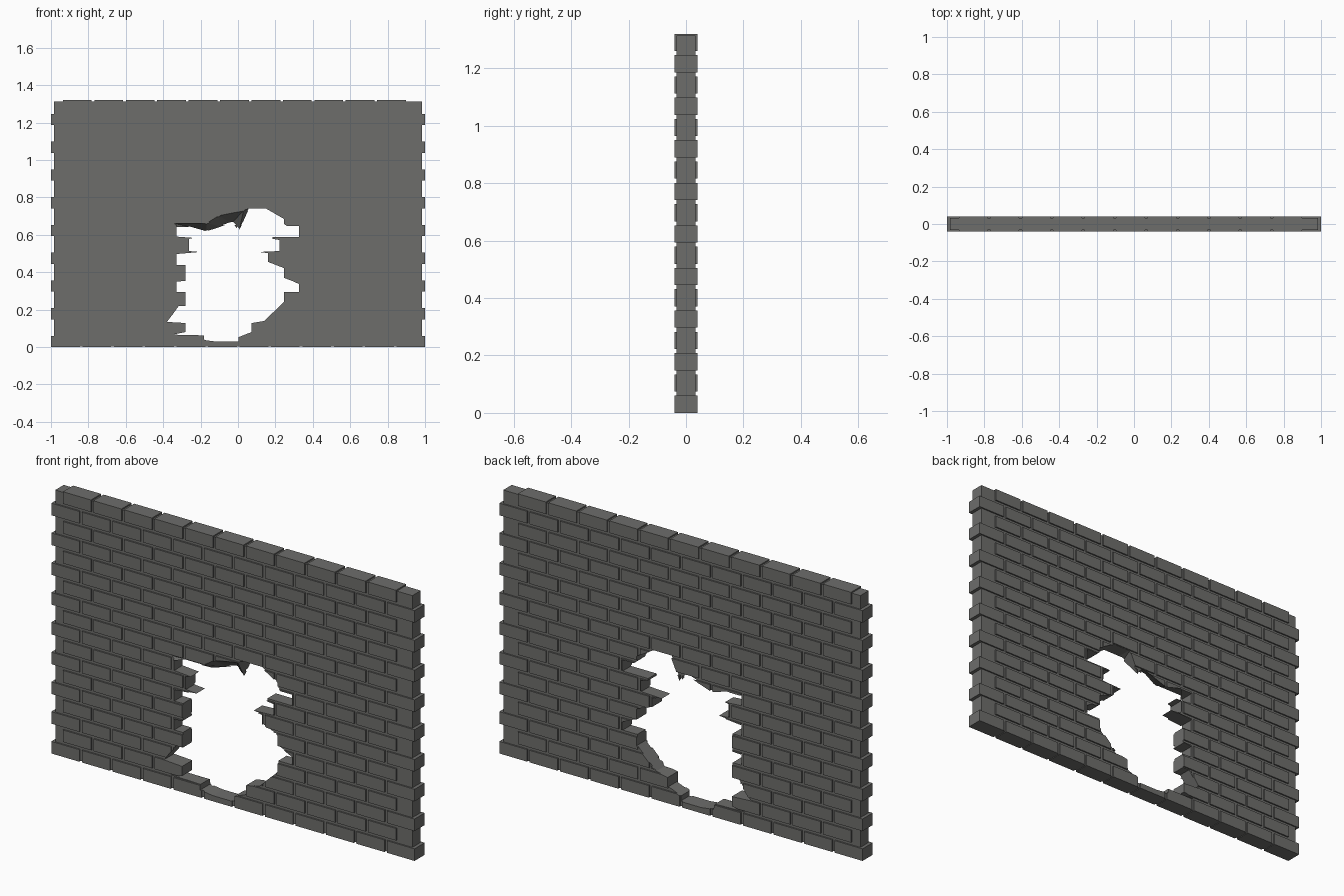
import bpy, bmesh
from mathutils import Matrix, Vector

if "Cube" in bpy.data.objects:
    bpy.data.objects.remove(bpy.data.objects["Cube"])

PITCH_X, PITCH_Z = 0.168, 0.0741      # brick spacing
GAP, BRICK_H = 0.014, 0.060
HALF_Y, MORTAR_Y = 0.04, 0.033

stone = bpy.data.materials.new("dark grey stone")
stone.diffuse_color = (0.155, 0.155, 0.148, 1)
stone.use_nodes = True
stone.node_tree.nodes["Principled BSDF"].inputs["Base Color"].default_value = stone.diffuse_color


def add_box(bm, x0, x1, y0, y1, z0, z1):
    m = Matrix.Translation(((x0 + x1) / 2, (y0 + y1) / 2, (z0 + z1) / 2)) \
        @ Matrix.Diagonal((x1 - x0, y1 - y0, z1 - z0, 1))
    bmesh.ops.create_cube(bm, size=1, matrix=m)


def make_object(name, bm):
    bmesh.ops.recalc_face_normals(bm, faces=bm.faces)
    me = bpy.data.meshes.new(name)
    bm.to_mesh(me)
    bm.free()
    me.materials.append(stone)
    ob = bpy.data.objects.new(name, me)
    bpy.context.collection.objects.link(ob)
    return ob


def boolean(ob, other, operation):
    mod = ob.modifiers.new(operation, 'BOOLEAN')
    mod.operation = operation
    mod.solver = 'EXACT'
    mod.object = other
    bpy.context.view_layer.objects.active = ob
    bpy.ops.object.modifier_apply(modifier=mod.name)
    bpy.data.objects.remove(other)


# bricks in running bond: full courses reach the ends, odd courses are set in
bm = bmesh.new()
for row in range(18):
    z = row * PITCH_Z
    start, count = (-1.0, 12) if row % 2 == 0 else (-0.936, 11)
    for i in range(count):
        x = start + i * PITCH_X
        end = 1.0 if row % 2 == 0 and i == count - 1 else x + PITCH_X - GAP
        add_box(bm, x, end, -HALF_Y, HALF_Y, z, z + BRICK_H)
bricks = make_object("bricks", bm)

# recessed mortar core
bm = bmesh.new()
add_box(bm, -0.983, 0.983, -MORTAR_Y, MORTAR_Y, 0.003, 1.313)
wall = make_object("brick_wall", bm)
boolean(wall, bricks, 'UNION')

# broken opening outline (x, z), clockwise from the top
hole = [(.06, .74), (.15, .74), (.245, .685), (.245, .66), (.26, .647), (.325, .647),
        (.325, .588), (.185, .588), (.185, .578), (.223, .572), (.223, .513),
        (.11, .508), (.16, .502), (.16, .455), (.245, .422), (.245, .37),
        (.29, .353), (.325, .337), (.325, .294), (.245, .294), (.245, .24),
        (.14, .139), (.073, .128), (.073, .08), (.004, .053), (.004, .028),
        (-.11, .028), (-.18, .037), (-.183, .062), (-.35, .066), (-.28, .08),
        (-.28, .128), (-.38, .134), (-.345, .18), (-.317, .219), (-.28, .219),
        (-.28, .294), (-.328, .294), (-.328, .35), (-.28, .353), (-.28, .438),
        (-.328, .438), (-.328, .497), (-.205, .508), (-.263, .513), (-.263, .578),
        (-.237, .583), (-.328, .59), (-.328, .642)]
# the upper rim slopes: higher at the front, jagged and lower at the back
rim_front = [(-.355, .664), (-.17, .664), (-.105, .705), (-.03, .72), (.03, .73)]
rim_back = [(-.26, .642), (-.168, .616), (-.088, .642), (-.035, .66), (.005, .616)]

bm = bmesh.new()
front = [bm.verts.new((x, -0.045, z)) for x, z in hole + rim_front]
back = [bm.verts.new((x, 0.045, z)) for x, z in hole + rim_back]
bm.faces.new(front)
bm.faces.new(back[::-1])
for i in range(len(front)):
    bm.faces.new((front[i - 1], front[i], back[i], back[i - 1]))
bmesh.ops.recalc_face_normals(bm, faces=bm.faces)
bmesh.ops.triangulate(bm, faces=bm.faces)
cutter = make_object("hole_cutter", bm)
cutter.hide_render = True
boolean(wall, cutter, 'DIFFERENCE')
